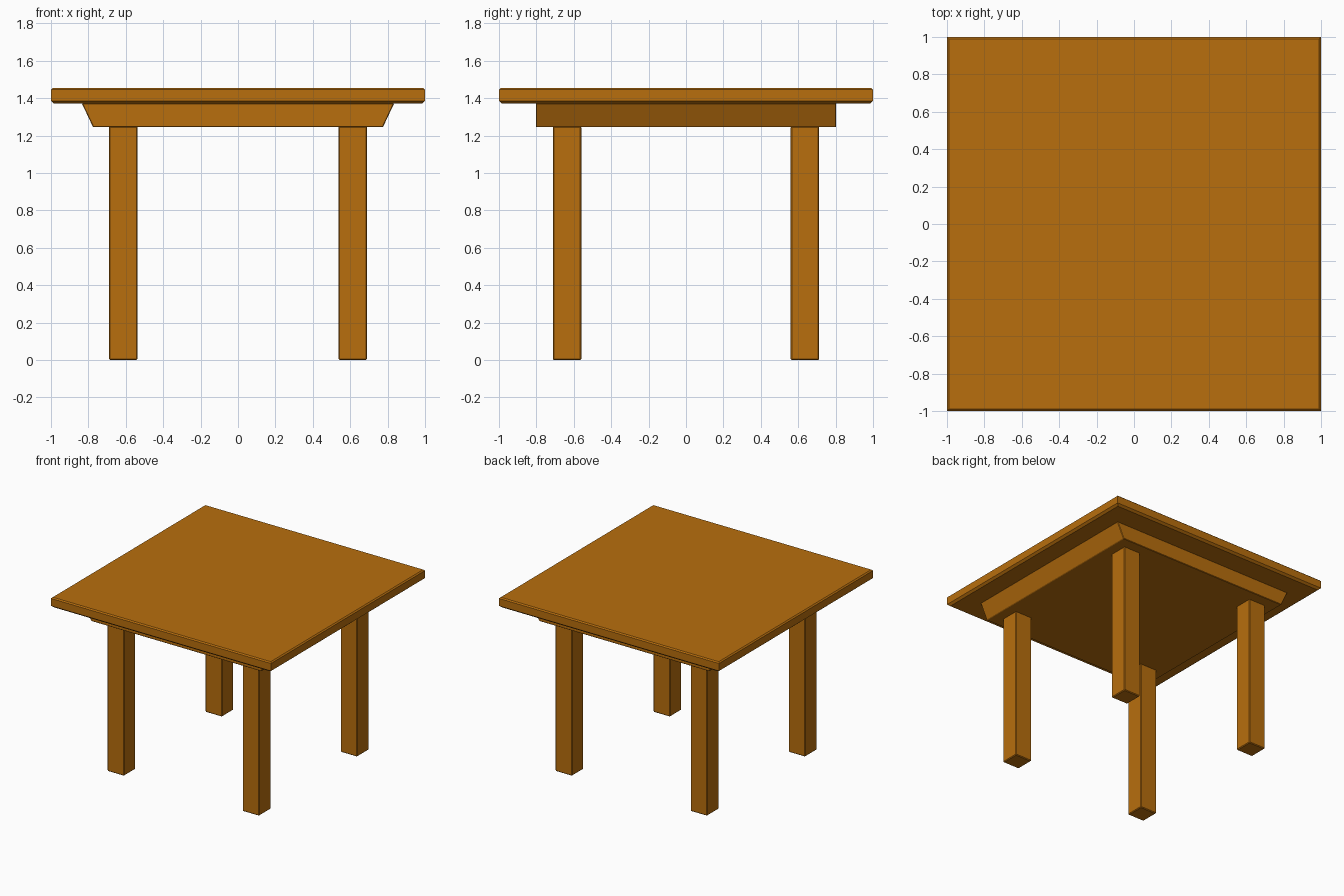
import bpy
import bmesh

if "Cube" in bpy.data.objects:
    bpy.data.objects.remove(bpy.data.objects["Cube"])

wood = bpy.data.materials.new("warm brown wood")
wood.diffuse_color = (0.48, 0.156, 0.004, 1.0)
wood.use_nodes = True
wood.node_tree.nodes["Principled BSDF"].inputs["Base Color"].default_value = wood.diffuse_color


def stacked_block(name, rings, centre=(0, 0)):
    """Solid made of stacked rectangles: (half x, half y, z) from bottom to top."""
    bm = bmesh.new()
    loops = []
    for hx, hy, z in rings:
        loops.append([bm.verts.new((centre[0] + sx * hx, centre[1] + sy * hy, z))
                      for sx, sy in ((-1, -1), (1, -1), (1, 1), (-1, 1))])
    bm.faces.new(loops[0][::-1])
    bm.faces.new(loops[-1])
    for low, high in zip(loops, loops[1:]):
        for i in range(4):
            j = (i + 1) % 4
            bm.faces.new((low[i], low[j], high[j], high[i]))
    mesh = bpy.data.meshes.new(name)
    bm.to_mesh(mesh)
    bm.free()
    mesh.materials.append(wood)
    obj = bpy.data.objects.new(name, mesh)
    bpy.context.collection.objects.link(obj)
    return obj


def soften(obj, width):
    bevel = obj.modifiers.new("edge bevel", 'BEVEL')
    bevel.width = width
    bevel.segments = 1


# Square top with chamfered rims
stacked_block("tabletop", [(0.982, 0.982, 1.37), (1.0, 1.0, 1.385),
                           (1.0, 1.0, 1.446), (0.99, 0.99, 1.455)])

# Solid support under the top, ends slanting inwards to the bottom
apron = stacked_block("apron", [(0.775, 0.803, 1.245), (0.835, 0.803, 1.372)])
soften(apron, 0.004)

# Four straight legs with slightly chamfered upright edges
for side, sx in (("left", -1), ("right", 1)):
    for end, sy in (("front", -1), ("back", 1)):
        leg = stacked_block(f"{end}_{side}_leg",
                            [(0.076, 0.076, 0.0), (0.076, 0.076, 1.25)],
                            (sx * 0.614, sy * 0.636))
        soften(leg, 0.006)
